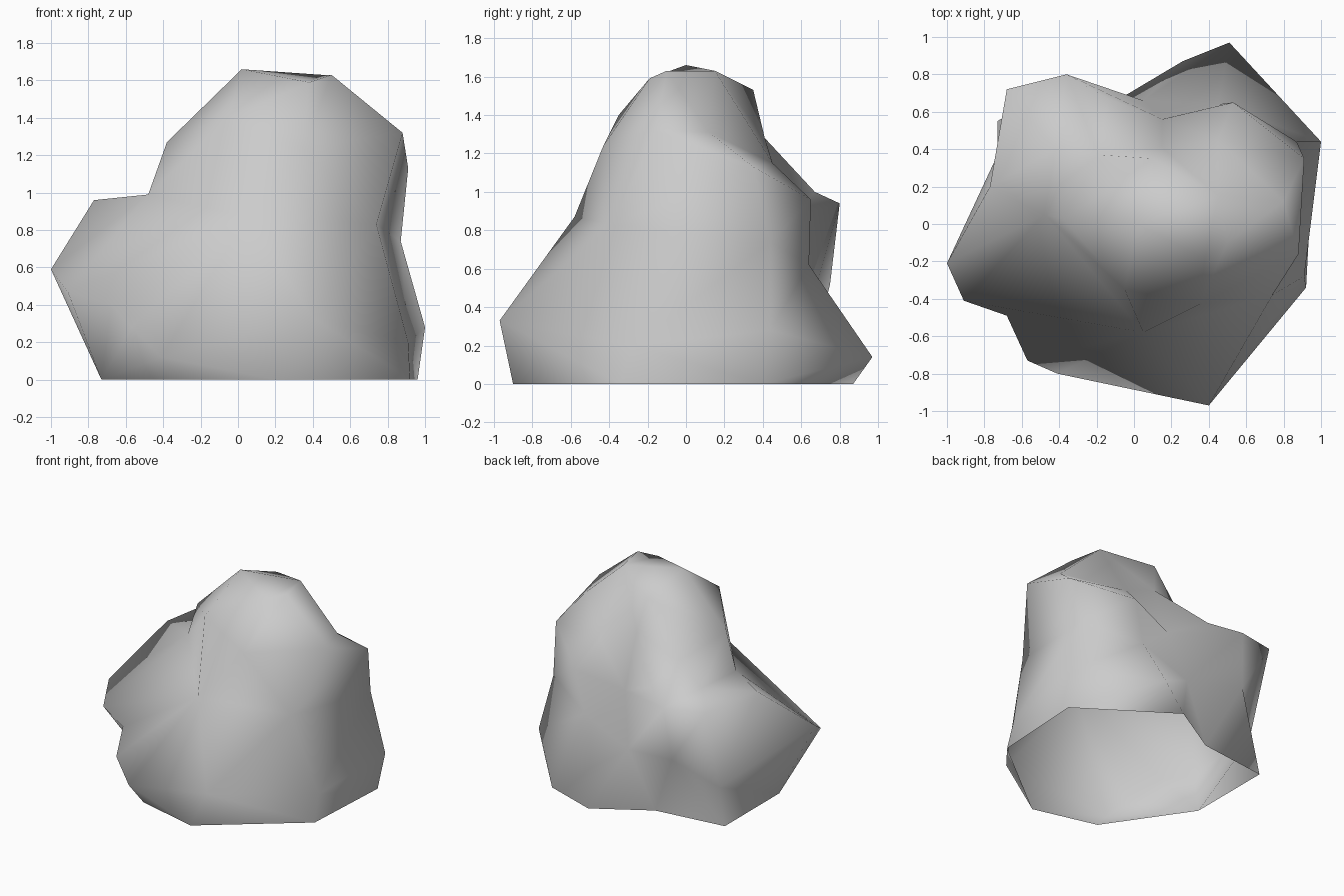
import bpy
import bmesh
from mathutils import Vector

default_cube = bpy.data.objects.get("Cube")
if default_cube:
    bpy.data.objects.remove(default_cube, do_unlink=True)


def make_material(name, color):
    material = bpy.data.materials.new(name)
    material.use_nodes = True
    material.diffuse_color = color
    for node in material.node_tree.nodes:
        if node.type == "BSDF_PRINCIPLED":
            node.inputs["Base Color"].default_value = color
            node.inputs["Roughness"].default_value = 0.9
    return material


# Footprint on the ground (open underneath)
FOOTPRINT = [
    (.96, .4), (.26, .87), (-.16, .62), (-.73, .55),
    (-.73, -.14), (-.3, -.77), (.21, -.9), (.92, -.34),
]

# Corners of the wide lower flank
FLANK = [
    (1, .44, .28), (.51, .97, .14), (.45, .64, .62), (.05, .66, .45),
    (-.4, .75, .52), (-.66, .52, .28), (-1, -.21, .59), (-.91, -.41, .47),
    (-.68, -.49, .4), (-.57, -.73, .28), (-.41, -.8, .12), (.4, -.97, .33),
    (.91, -.28, .2), (.74, -.38, .83), (.87, .44, .74),
]

# Corners of the shoulder, and the crease where it meets the head
SHOULDER = [
    (-.77, .2, .96), (-.68, .72, .96), (-.36, .8, .94), (-.14, .67, 1),
    (-.42, .4, .97), (-.19, .37, 1.11), (-.48, .05, .99), (.05, -.58, .87),
    (.15, .56, .86), (.53, .65, .96),
]

# Corners of the head
HEAD = [
    (.91, .35, 1.13), (.88, -.16, 1.32), (.8, .12, 1.31), (.35, -.43, 1.24),
    (-.05, -.35, 1.4), (-.38, .03, 1.27), (.1, .35, 1.53), (.15, .41, 1.28),
    (.45, .45, 1.15), (.38, -.19, 1.59), (.02, 0, 1.66), (.5, -.1, 1.63),
    (.45, .15, 1.63),
]


def wrap_skin(mesh, corners, heart):
    """Join corners into a skin by wrapping their directions seen from the heart."""
    places = {}
    for corner in corners:
        place = Vector(corner)
        vert = mesh.verts.new((place - heart).normalized())
        places[vert] = place
    bmesh.ops.convex_hull(mesh, input=mesh.verts[:])
    bmesh.ops.recalc_face_normals(mesh, faces=mesh.faces[:])
    for vert, place in places.items():
        vert.co = place


# Boulder surface
mesh = bmesh.new()
ground = [(x, y, 0) for x, y in FOOTPRINT]
wrap_skin(mesh, ground + FLANK + SHOULDER + HEAD, Vector((.1, .05, .6)))

# Open the underside
underside = [f for f in mesh.faces if all(v.co.z == 0 for v in f.verts)]
bmesh.ops.delete(mesh, geom=underside, context="FACES")
for face in mesh.faces:
    face.smooth = True

data = bpy.data.meshes.new("boulder")
mesh.to_mesh(data)
mesh.free()
data.materials.append(make_material("stone grey", (.6, .6, .6, 1)))
boulder = bpy.data.objects.new("boulder", data)
bpy.context.scene.collection.objects.link(boulder)
